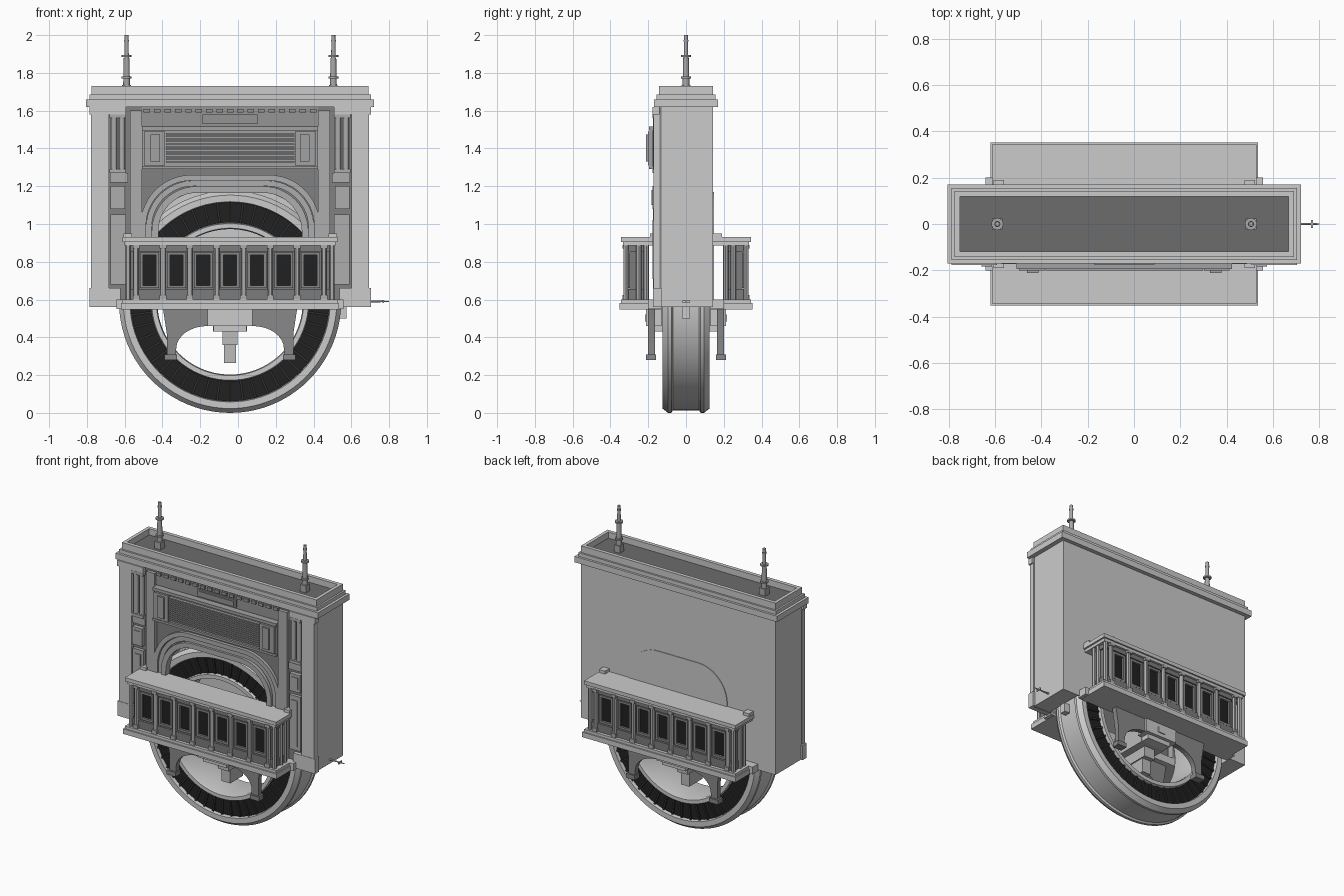
import bpy, bmesh, math
from mathutils import Matrix, Vector

CX = -0.042   # symmetry plane of the house body
WZ = 0.588    # wheel centre height


def box(bm, x0, x1, y0, y1, z0, z1, rot=None):
    m = Matrix.Translation(((x0 + x1) / 2, (y0 + y1) / 2, (z0 + z1) / 2)) @ \
        Matrix.Diagonal((abs(x1 - x0), abs(y1 - y0), abs(z1 - z0), 1))
    bmesh.ops.create_cube(bm, size=1, matrix=rot @ m if rot else m)


def pair(bm, x0, x1, *rest):
    for s in (-1, 1):
        box(bm, s * x0, s * x1, *rest)


def prism(bm, pts, y0, y1):
    f = bm.faces.new([bm.verts.new((x, y0, z)) for x, z in pts])
    r = bmesh.ops.extrude_face_region(bm, geom=[f], use_keep_orig=True)
    vs = [v for v in r['geom'] if isinstance(v, bmesh.types.BMVert)]
    bmesh.ops.translate(bm, verts=vs, vec=(0, y1 - y0, 0))


def cyl(bm, r1, r2, p, q, n=16):
    p, q = Vector(p), Vector(q)
    m = Matrix.Translation((p + q) / 2) @ (q - p).to_track_quat('Z', 'Y').to_matrix().to_4x4()
    bmesh.ops.create_cone(bm, cap_ends=True, segments=n, radius1=r1, radius2=r2,
                          depth=(q - p).length, matrix=m)


def finish(name, bm, shift=CX, grey=None):
    bmesh.ops.recalc_face_normals(bm, faces=bm.faces)
    bmesh.ops.translate(bm, verts=bm.verts, vec=(shift, 0, 0))
    me = bpy.data.meshes.new(name)
    bm.to_mesh(me)
    bm.free()
    if grey is not None:
        key = "grey_%03d" % round(grey * 100)
        mat = bpy.data.materials.get(key) or bpy.data.materials.new(key)
        mat.diffuse_color = (grey, grey, grey, 1)
        me.materials.append(mat)
    ob = bpy.data.objects.new(name, me)
    bpy.context.collection.objects.link(ob)


def arch(hw, top, r, z0, n=12):
    """Round-cornered arch outline, from left foot to right foot."""
    right = [(hw - r + r * math.cos(a), top - r + r * math.sin(a))
             for a in [math.pi / 2 * i / n for i in range(n + 1)]]
    left = [(-x, z) for x, z in right]
    return [(-hw, z0)] + left + right[::-1] + [(hw, z0)]


def arch_band(bm, hw, top, r, z0, t, y0, y1):
    prism(bm, arch(hw, top, r, z0) + arch(hw - t, top - t, r - t, z0)[::-1], y0, y1)


# House body: hollow wheel housing and back wall with raised arch
bm = bmesh.new()
outer = [(0.732, 0.56), (0.732, 1.64), (-0.732, 1.64), (-0.732, 0.56)]
prism(bm, arch(0.61, 1.2, 0.6, 0.56, 24) + outer, -0.13, 0.135)
box(bm, -0.732, 0.732, 0.135, 0.143, 0.56, 1.64)
prism(bm, arch(0.37, 1.17, 0.22, 0.6), 0.143, 0.148)
finish("house_body", bm)

# Front wall with the smaller arch
bm = bmesh.new()
prism(bm, arch(0.40, 1.18, 0.23, 0.56) + outer, -0.15, -0.13)
finish("front_wall", bm, grey=0.22)

# Cornice and roof parapet tray
bm = bmesh.new()
box(bm, -0.763, 0.763, -0.17, 0.17, 1.62, 1.66)
box(bm, -0.745, 0.745, -0.155, 0.155, 1.66, 1.685)
for s in (-1, 1):
    box(bm, -0.733, 0.733, s * 0.118, s * 0.143, 1.685, 1.73)
pair(bm, 0.71, 0.733, -0.118, 0.118, 1.685, 1.73)
finish("cornice_and_parapet", bm, grey=0.6)
bm = bmesh.new()
box(bm, -0.71, 0.71, -0.118, 0.118, 1.67, 1.688)
finish("roof_floor", bm, grey=0.15)

# Roof finials
for label, x in (("left", -0.59), ("right", 0.505)):
    bm = bmesh.new()
    box(bm, x - 0.023, x + 0.023, -0.023, 0.023, 1.68, 1.735)
    cyl(bm, 0.018, 0.015, (x, 0, 1.73), (x, 0, 1.88))
    cyl(bm, 0.012, 0.010, (x, 0, 1.88), (x, 0, 2.0))
    for z, r in ((1.775, 0.026), (1.89, 0.026), (1.97, 0.013)):
        cyl(bm, r, r, (x, 0, z - 0.005), (x, 0, z + 0.005))
    finish(label + "_roof_finial", bm, 0, 0.4)

# Corner strips, plinths and capitals
bm = bmesh.new()
pair(bm, 0.642, 0.735, -0.172, -0.14, 0.66, 1.605)
pair(bm, 0.58, 0.745, -0.175, -0.13, 0.56, 0.66)
pair(bm, 0.55, 0.745, -0.177, -0.14, 1.58, 1.62)
finish("corner_strips", bm)

# Facade pilasters with twin columns and block panels
bm = bmesh.new()
pair(bm, 0.465, 0.53, -0.172, -0.14, 0.6, 1.6)
pair(bm, 0.54, 0.635, -0.168, -0.14, 1.22, 1.27)
pair(bm, 0.555, 0.632, -0.178, -0.14, 1.08, 1.2)
pair(bm, 0.57, 0.617, -0.183, -0.17, 1.1, 1.18)
pair(bm, 0.55, 0.632, -0.172, -0.14, 0.68, 1.05)
pair(bm, 0.57, 0.612, -0.178, -0.17, 0.71, 1.02)
for s in (-1, 1):
    for x in (0.572, 0.614):
        cyl(bm, 0.016, 0.016, (s * x, -0.158, 1.27), (s * x, -0.158, 1.58))
    box(bm, s * 0.55, s * 0.637, -0.178, -0.14, 1.27, 1.29)
    box(bm, s * 0.55, s * 0.637, -0.178, -0.14, 1.56, 1.58)
finish("facade_pilasters", bm, grey=0.42)

# Frieze with dentils and small plaque
bm = bmesh.new()
box(bm, -0.465, 0.465, -0.156, -0.14, 1.52, 1.62)
for i in range(17):
    x = -0.44 + i * 0.055
    box(bm, x - 0.017, x + 0.017, -0.17, -0.15, 1.59, 1.61)
box(bm, -0.145, 0.145, -0.168, -0.15, 1.53, 1.58)
box(bm, -0.13, 0.13, -0.174, -0.16, 1.54, 1.57)
finish("frieze", bm, grey=0.3)

# Louvred panel
bm = bmesh.new()
box(bm, -0.465, 0.465, -0.18, -0.14, 1.29, 1.515)
box(bm, -0.465, 0.465, -0.195, -0.14, 1.495, 1.515)
box(bm, -0.465, 0.465, -0.195, -0.14, 1.29, 1.305)
pair(bm, 0.345, 0.455, -0.2, -0.17, 1.31, 1.49)
pair(bm, 0.37, 0.42, -0.212, -0.19, 1.33, 1.475)
for i in range(12):
    z = 1.325 + i * 0.0135
    box(bm, -0.34, 0.34, -0.2, -0.17, z, z + 0.008)
finish("louvre_panel", bm, grey=0.36)

# Arch mouldings around the wheel opening
bm = bmesh.new()
arch_band(bm, 0.475, 1.26, 0.27, 0.6, 0.03, -0.172, -0.14)
arch_band(bm, 0.445, 1.23, 0.25, 0.6, 0.03, -0.16, -0.14)
arch_band(bm, 0.415, 1.20, 0.24, 0.6, 0.035, -0.175, -0.13)
finish("arch_moulding", bm, grey=0.42)

# Wheel: turned rim, and dark side rings set in its recesses
half = [(0.576, 0.07), (0.588, 0.078), (0.588, 0.095), (0.565, 0.125), (0.53, 0.125),
        (0.525, 0.1), (0.42, 0.1), (0.415, 0.122), (0.39, 0.122), (0.385, 0.1)]
ring = [(0.42, 0.098), (0.526, 0.098), (0.526, 0.102), (0.42, 0.102)]
for name, profs, grey in (
        ("wheel_rim", [half + [(r, -y) for r, y in half[::-1]]], None),
        ("wheel_side_rings", [ring, [(r, -y) for r, y in ring]], 0.015)):
    bm = bmesh.new()
    for prof in profs:
        vs = [bm.verts.new((r, y, 0)) for r, y in prof]
        es = [bm.edges.new((vs[i], vs[(i + 1) % len(vs)])) for i in range(len(vs))]
        bmesh.ops.spin(bm, geom=vs + es, cent=(0, 0, 0), axis=(0, 1, 0),
                       angle=math.tau, steps=80, use_merge=True)
    bmesh.ops.remove_doubles(bm, verts=bm.verts, dist=1e-5)
    bmesh.ops.translate(bm, verts=bm.verts, vec=(0, 0, WZ))
    finish(name, bm, grey=grey)

# Radial ribs in the wheel sides
bm = bmesh.new()
for i in range(48):
    rot = Matrix.Translation((0, 0, WZ)) @ Matrix.Rotation(math.tau * i / 48, 4, 'Y')
    for s in (-1, 1):
        box(bm, 0.42, 0.528, s * 0.095, s * 0.112, -0.006, 0.006, rot)
finish("wheel_ribs", bm, grey=0.03)

# Front and back window bays with floor, roof, brackets
for label, s in (("front", -1), ("back", 1)):
    bm = bmesh.new()
    box(bm, -0.578, 0.578, s * 0.13, s * 0.352, 0.548, 0.582)
    box(bm, -0.57, 0.57, s * 0.13, s * 0.343, 0.582, 0.60)
    box(bm, -0.558, 0.558, s * 0.14, s * 0.333, 0.885, 0.905)
    box(bm, -0.57, 0.57, s * 0.14, s * 0.343, 0.905, 0.93)
    pair(bm, 0.52, 0.565, s * 0.13, s * 0.19, 0.92, 0.95)
    pair(bm, 0.55, 0.60, s * 0.13, s * 0.2, 0.55, 0.60)
    finish(label + "_bay_floor_and_roof", bm)

    bm = bmesh.new()
    box(bm, -0.53, 0.53, s * 0.2, s * 0.3, 0.6, 0.89)
    box(bm, -0.54, 0.54, s * 0.2, s * 0.322, 0.60, 0.655)
    box(bm, -0.54, 0.54, s * 0.2, s * 0.318, 0.855, 0.89)
    finish(label + "_bay_wall", bm, grey=0.2)

    bm = bmesh.new()
    for x in [-0.497 + i * 0.142 for i in range(8)]:
        cyl(bm, 0.014, 0.014, (x, s * 0.318, 0.6), (x, s * 0.318, 0.89), 12)
        box(bm, x - 0.018, x + 0.018, s * 0.3, s * 0.337, 0.6, 0.625)
        box(bm, x - 0.018, x + 0.018, s * 0.3, s * 0.337, 0.87, 0.89)
    for y in (0.21, 0.25, 0.318):
        for e in (-1, 1):
            cyl(bm, 0.014, 0.014, (e * 0.54, s * y, 0.6), (e * 0.54, s * y, 0.89), 12)
    finish(label + "_bay_columns", bm, grey=0.42)

    bm, panes = bmesh.new(), bmesh.new()
    for x in [-0.426 + i * 0.142 for i in range(7)]:
        box(panes, x - 0.036, x + 0.036, s * 0.295, s * 0.302, 0.67, 0.84)
        for e in (-1, 1):
            box(bm, x + e * 0.035, x + e * 0.05, s * 0.295, s * 0.316, 0.66, 0.85)
        for z in (0.66, 0.835):
            box(bm, x - 0.035, x + 0.035, s * 0.295, s * 0.316, z, z + 0.015)
    finish(label + "_bay_window_frames", bm, grey=0.25)
    finish(label + "_bay_window_panes", panes, grey=0.015)

    # Curved corbels beside the wheel and the mount plates
    bm, plates = bmesh.new(), bmesh.new()
    for e in (-1, 1):
        curve = [(0.285 - 0.165 * (1 - math.cos(a)), 0.34 + 0.12 * math.sin(a))
                 for a in [math.pi / 2 * i / 8 for i in range(9)]]
        pts = [(0.355, 0.55), (0.335, 0.42), (0.335, 0.31), (0.285, 0.31)] + curve + [(0.12, 0.55)]
        prism(bm, [(e * x, z) for x, z in pts], s * 0.165, s * 0.2)
        box(bm, e * 0.28, e * 0.347, s * 0.16, s * 0.212, 0.28, 0.31)
    finish(label + "_corbels", bm, grey=0.25)
    box(plates, -0.12, 0.12, s * 0.13, s * 0.212, 0.46, 0.55)
    box(plates, -0.025, 0.025, s * 0.2, s * 0.218, 0.485, 0.52)
    box(plates, -0.088, 0.088, s * 0.13, s * 0.19, 0.43, 0.46)
    finish(label + "_mount_plates", plates)

# Central hanging mount inside the wheel
bm = bmesh.new()
box(bm, -0.09, 0.09, -0.13, 0.13, 0.43, 0.56)
box(bm, -0.04, 0.04, -0.1, 0.1, 0.36, 0.43)
box(bm, -0.032, 0.032, -0.07, 0.07, 0.265, 0.36)
finish("wheel_mount", bm, grey=0.5)

# Small side spigot and latch on the right
bm = bmesh.new()
cyl(bm, 0.006, 0.003, (0.69, 0, 0.59), (0.8, 0, 0.59), 8)
box(bm, 0.765, 0.772, -0.018, 0.018, 0.583, 0.597)
box(bm, 0.535, 0.575, -0.02, 0.02, 0.5, 0.56)
finish("side_spigot", bm, 0)

bpy.ops.object.select_all(action='SELECT')
bpy.context.view_layer.objects.active = bpy.data.objects["wheel_rim"]
bpy.ops.object.shade_smooth_by_angle(angle=math.radians(30))
